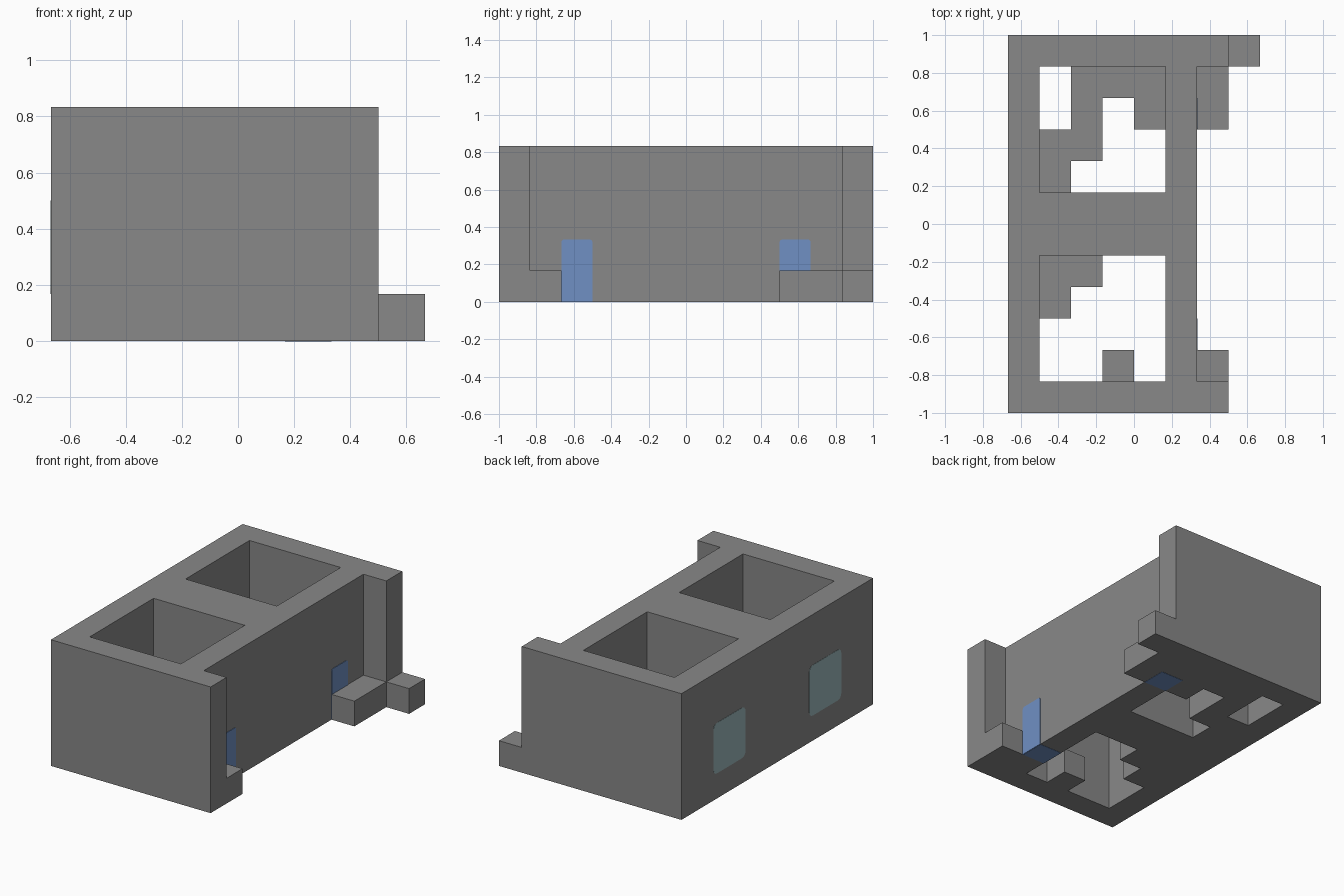
import bpy
import bmesh
from mathutils import Vector

if "Cube" in bpy.data.objects:
    bpy.data.objects.remove(bpy.data.objects["Cube"])

U = 1 / 6            # one building cell
T = 0.003            # thickness of the painted plates

# Floor plan, back row first: w = full-height wall, f = rubble inside, k = outer chunk
PLAN = [
    "wwwwwwwk",
    "w.fffwk.",
    "w.f.fwk.",
    "wff..w..",
    "wf...w..",
    "wwwwww..",
    "wwwwww..",
    "wff..w..",
    "wf...w..",
    "w....w..",
    "w..f.wk.",
    "wwwwwww.",
]


def material(name, colour):
    mat = bpy.data.materials.new(name)
    mat.use_nodes = True
    rgba = (*colour, 1)
    mat.diffuse_color = rgba
    mat.node_tree.nodes["Principled BSDF"].inputs["Base Color"].default_value = rgba
    return mat


concrete = material("concrete_grey", (0.246, 0.246, 0.246))
blue = material("marker_blue", (0.16, 0.28, 0.55))
teal = material("marker_pale_teal", (0.33, 0.47, 0.49))


def finish(name, bm, mat):
    bmesh.ops.recalc_face_normals(bm, faces=bm.faces)
    mesh = bpy.data.meshes.new(name)
    bm.to_mesh(mesh)
    bm.free()
    mesh.materials.append(mat)
    obj = bpy.data.objects.new(name, mesh)
    bpy.context.collection.objects.link(obj)
    return obj


def extrude_plan(name, symbol, height):
    """Fill every plan cell with the symbol and raise it to the height."""
    bm = bmesh.new()
    for row, line in enumerate(PLAN):
        for col, cell in enumerate(line):
            if cell == symbol:
                x, y = (col - 4) * U, (5 - row) * U
                bm.faces.new([bm.verts.new((x + i * U, y + j * U, 0))
                              for i, j in ((0, 0), (1, 0), (1, 1), (0, 1))])
    bmesh.ops.remove_doubles(bm, verts=bm.verts, dist=0.001)
    top = bmesh.ops.extrude_face_region(bm, geom=bm.faces[:], use_keep_orig=True)["geom"]
    verts = [v for v in top if isinstance(v, bmesh.types.BMVert)]
    bmesh.ops.translate(bm, verts=verts, vec=(0, 0, height))
    finish(name, bm, concrete)


def plate(name, low, high, axis, radius, mat):
    """Thin plate between two corners, with its raised corners rounded."""
    low, high = Vector(low), Vector(high)
    size, centre = high - low, (low + high) / 2
    bm = bmesh.new()
    bmesh.ops.create_cube(bm, size=1)
    for v in bm.verts:
        v.co = centre + Vector(a * b for a, b in zip(v.co, size))
    corners = [e for e in bm.edges
               if abs(e.verts[0].co[axis] - e.verts[1].co[axis]) > T / 2
               and (e.verts[0].co - e.verts[1].co).length < T * 3
               and min(v.co.z for v in e.verts) > 0.01]
    if corners:
        bmesh.ops.bevel(bm, geom=corners, offset=radius, segments=4,
                        profile=0.5, affect='EDGES')
    finish(name, bm, mat)


# Hollow block and the chunks around its base
extrude_plan("block_walls", "w", 5 * U)
extrude_plan("inner_rubble", "f", U)
extrude_plan("outer_chunks", "k", U)

# Markers on both sides and underneath
for end, y in (("front", -4 * U), ("back", 3 * U)):
    plate(end + "_side_marker", (2 * U - T, y, 0), (2 * U + T, y + U, 2 * U), 0, 0.015, blue)
    plate(end + "_under_marker", (U, y, -T / 2), (2 * U, y + U, T / 2), 2, 0.015, blue)
for end, y in (("front", -4 * U), ("back", 2 * U)):
    plate(end + "_wall_marker", (-4 * U - T / 2, y, U), (-4 * U + T / 2, y + 2 * U, 3 * U),
          0, 0.035, teal)
